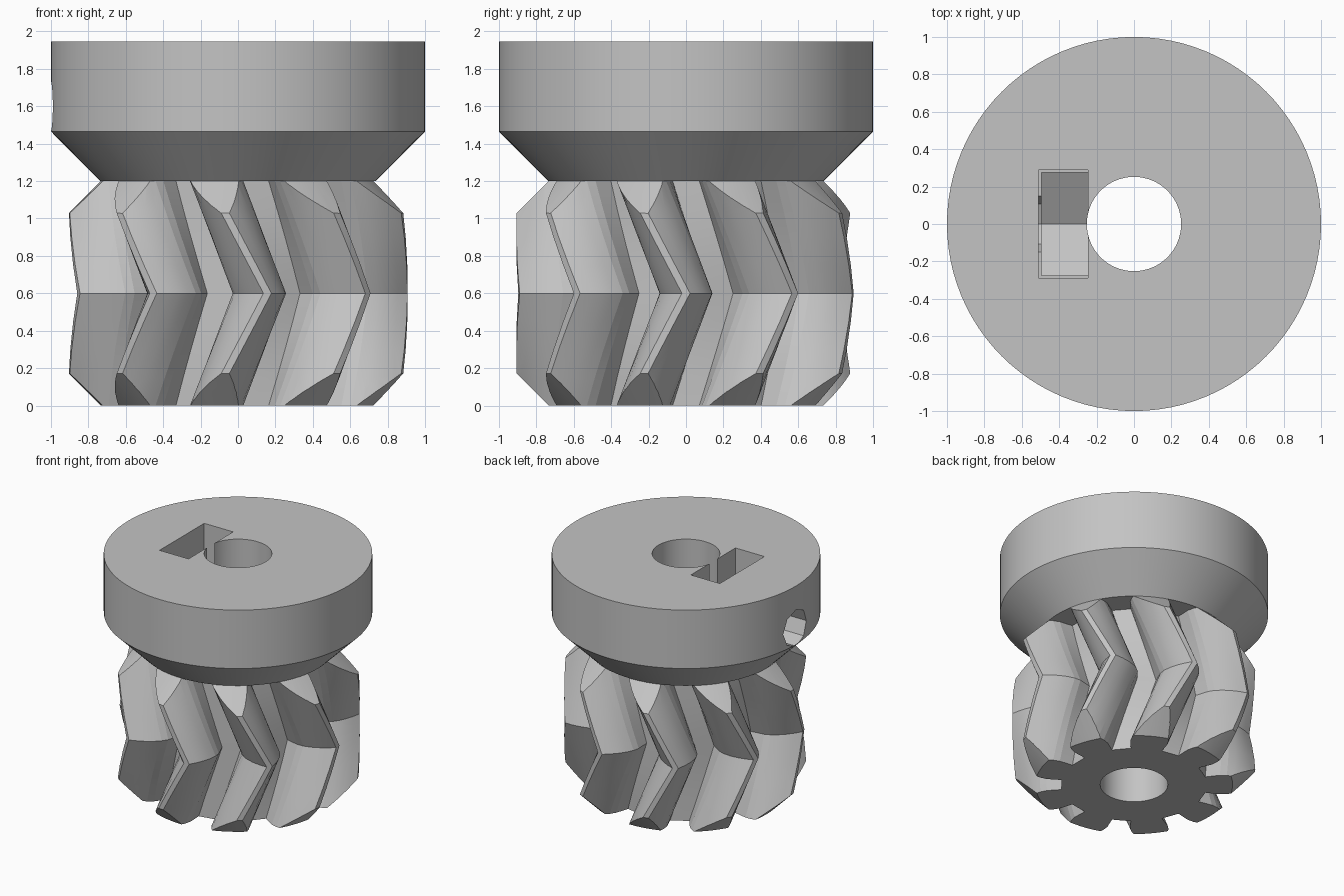
import bpy, bmesh
from math import pi, sin, cos, tan, acos, radians, sqrt

cube = bpy.data.objects.get("Cube")
if cube:
    bpy.data.objects.remove(cube, do_unlink=True)

# Gear and hub dimensions
TEETH = 9
PITCH_R = 0.742
MODULE = 2 * PITCH_R / TEETH
OUTER_R = PITCH_R + MODULE
ROOT_R = PITCH_R - 1.2 * MODULE
BASE_R = PITCH_R * cos(radians(28))
GEAR_H, HUB_TOP, NECK_R, BORE_R = 1.2, 1.945, 0.735, 0.252
SCREW_Z = 1.6

grey = bpy.data.materials.new("plain grey")
grey.use_nodes = True
grey.diffuse_color = (0.55, 0.55, 0.55, 1)
grey.node_tree.nodes["Principled BSDF"].inputs["Base Color"].default_value = grey.diffuse_color


def loft(name, rings):
    """Closed solid through a list of equal-length point rings."""
    bm = bmesh.new()
    rows = [[bm.verts.new(p) for p in ring] for ring in rings]
    n = len(rows[0])
    for low, high in zip(rows, rows[1:]):
        for i in range(n):
            j = (i + 1) % n
            bm.faces.new((low[i], low[j], high[j], high[i]))
    bm.faces.new(rows[0][::-1])
    bm.faces.new(rows[-1])
    bmesh.ops.recalc_face_normals(bm, faces=bm.faces)
    mesh = bpy.data.meshes.new(name)
    bm.to_mesh(mesh)
    bm.free()
    mesh.materials.append(grey)
    obj = bpy.data.objects.new(name, mesh)
    bpy.context.collection.objects.link(obj)
    return obj


def turned(name, profile, sides=96):
    """Solid of revolution from (radius, z) pairs."""
    return loft(name, [[(r * cos(2 * pi * i / sides), r * sin(2 * pi * i / sides), z)
                        for i in range(sides)] for r, z in profile])


def sideways_prism(name, radius, sides, x0, x1, turn=0.0):
    """Prism along x at the screw height."""
    angles = [turn + 2 * pi * i / sides for i in range(sides)]
    return loft(name, [[(x, radius * cos(a), SCREW_Z + radius * sin(a)) for a in angles]
                       for x in (x0, x1)])


def combine(obj, cutter, operation="DIFFERENCE"):
    mod = obj.modifiers.new(operation, "BOOLEAN")
    mod.operation, mod.object, mod.solver = operation, cutter, "EXACT"
    bpy.context.view_layer.objects.active = obj
    bpy.ops.object.modifier_apply(modifier=mod.name)
    bpy.data.objects.remove(cutter, do_unlink=True)


def smooth(obj, degrees):
    bpy.ops.object.select_all(action="DESELECT")
    obj.select_set(True)
    bpy.context.view_layer.objects.active = obj
    bpy.ops.object.shade_smooth_by_angle(angle=radians(degrees))


# Involute tooth outline as (radius, angle)
def half_angle(r):
    involute = lambda a: tan(a) - a
    at_r = acos(min(1, BASE_R / max(r, BASE_R)))
    return pi / (2 * TEETH) + involute(radians(28)) - involute(at_r)


flank = [ROOT_R] + [BASE_R + (OUTER_R - BASE_R) * k / 5 for k in range(6)]
tooth = [(r, -half_angle(r)) for r in flank] + [(r, half_angle(r)) for r in flank[::-1]]
outline = [(r, a + 2 * pi * t / TEETH) for t in range(TEETH) for r, a in tooth]

# Herringbone gear: twisted to the middle and back again
STEPS = 8
rings = []
for s in range(STEPS + 1):
    twist = -abs(2 * s / STEPS - 1) * pi / TEETH
    rings.append([(r * cos(a + twist), r * sin(a + twist), GEAR_H * s / STEPS)
                  for r, a in outline])
gear = loft("herringbone_gear", rings)
combine(gear, turned("end_chamfers", [(NECK_R - 0.01, -0.01), (NECK_R + 0.3, 0.3),
                                      (NECK_R + 0.3, GEAR_H - 0.3),
                                      (NECK_R - 0.01, GEAR_H + 0.01)]), "INTERSECT")
combine(gear, turned("bore", [(BORE_R, -0.1), (BORE_R, GEAR_H + 0.1)]))
smooth(gear, 12)

# Hub with conical neck
hub = turned("hub", [(NECK_R, GEAR_H), (1.0, 1.465), (1.0, HUB_TOP)])
combine(hub, turned("bore", [(BORE_R, GEAR_H - 0.1), (BORE_R, HUB_TOP + 0.1)]))

# Nut slot with a hexagonal seat, and the set screw hole
slot = [(-0.51, -0.29), (-0.247, -0.29), (-0.247, 0.29), (-0.51, 0.29)]
combine(hub, loft("nut_slot", [[(x, y, z) for x, y in slot] for z in (SCREW_Z, HUB_TOP + 0.1)]))
combine(hub, sideways_prism("nut_seat", 0.275 * 2 / sqrt(3), 6, -0.495, -0.247, pi / 6))
combine(hub, sideways_prism("screw_hole", 0.15, 8, -1.1, -0.1))
smooth(hub, 20)
